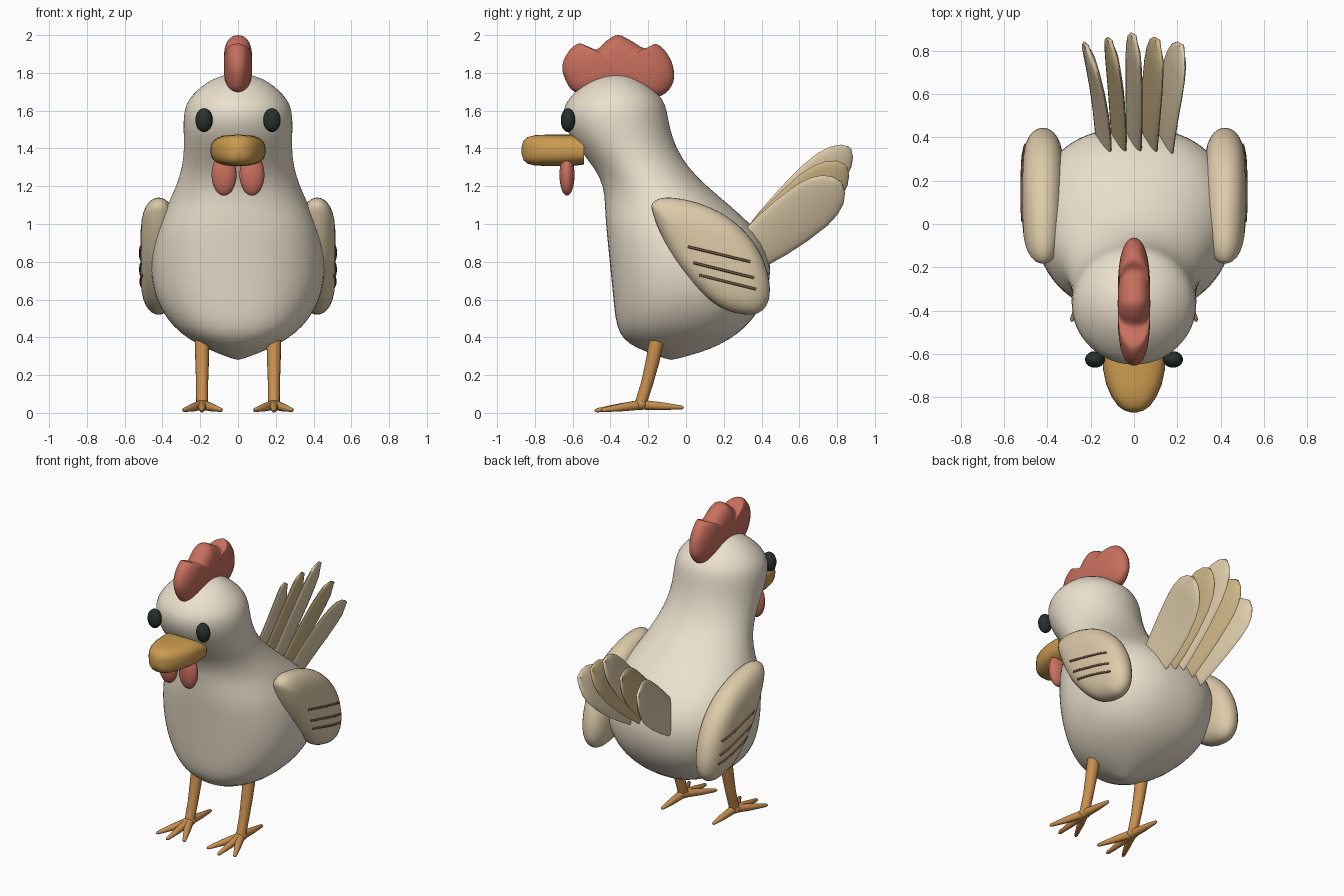
import bpy, bmesh
from math import sin, cos, pi, copysign
from mathutils import Vector
from mathutils.bvhtree import BVHTree

if "Cube" in bpy.data.objects:
    bpy.data.objects.remove(bpy.data.objects["Cube"])


def material(name, rgb):
    m = bpy.data.materials.new(name)
    m.diffuse_color = (*rgb, 1)
    m.use_nodes = True
    m.node_tree.nodes["Principled BSDF"].inputs["Base Color"].default_value = m.diffuse_color
    return m


CREAM = material("cream", (.83, .75, .61))
WING = material("wing_beige", (.73, .60, .40))
TAN = material("tan", (.61, .46, .24))
RED = material("comb_red", (.58, .16, .11))
BEAK = material("beak_ochre", (.60, .33, .08))
LEG = material("leg_orange", (.60, .28, .08))
DARK = material("eye_dark", (.02, .03, .028))
BROWN = material("brown", (.16, .09, .05))


def finish(name, bm, mat):
    bmesh.ops.recalc_face_normals(bm, faces=bm.faces)
    me = bpy.data.meshes.new(name)
    bm.to_mesh(me)
    bm.free()
    me.materials.append(mat)
    ob = bpy.data.objects.new(name, me)
    bpy.context.collection.objects.link(ob)
    bpy.ops.object.select_all(action='DESELECT')
    ob.select_set(True)
    bpy.context.view_layer.objects.active = ob
    bpy.ops.object.shade_smooth_by_angle(angle=1.0)
    return ob


def loft(name, rings, mat):
    """Skin a list of equal-length point rings and cap both ends."""
    bm = bmesh.new()
    rows = [[bm.verts.new(p) for p in r] for r in rings]
    n = len(rows[0])
    for a, b in zip(rows, rows[1:]):
        for i in range(n):
            j = (i + 1) % n
            bm.faces.new((a[i], a[j], b[j], b[i]))
    bm.faces.new(rows[0])
    bm.faces.new(rows[-1])
    return finish(name, bm, mat)


def oval(c, u, v, power=2.0, n=32):
    """Superellipse ring around c with half axes u and v."""
    def f(t):
        return copysign(abs(t) ** (2 / power), t)
    return [c + u * f(cos(2 * pi * i / n)) + v * f(sin(2 * pi * i / n)) for i in range(n)]


def tube(name, pts, radii, mat, n=12):
    pts = [Vector(p) for p in pts]
    rings = []
    for i, p in enumerate(pts):
        d = (pts[min(i + 1, len(pts) - 1)] - pts[max(i - 1, 0)]).normalized()
        u = d.orthogonal().normalized() if not rings else (u - d * u.dot(d)).normalized()
        rings.append(oval(p, u * radii[i], d.cross(u) * radii[i], n=n))
    return loft(name, rings, mat)


def ellipsoid(name, c, r, mat):
    bm = bmesh.new()
    bmesh.ops.create_uvsphere(bm, u_segments=24, v_segments=16, radius=1)
    for v in bm.verts:
        v.co = Vector([v.co[k] * r[k] + c[k] for k in range(3)])
    return finish(name, bm, mat)


def pillow(name, outline, x0, half, mat, p=.6, sub=4):
    """Puffy shape from a closed y,z outline, rounded along x."""
    o = [Vector(q) for q in outline]
    n = len(o)
    pts = []
    for i in range(n):
        a, b, c, d = o[i - 1], o[i], o[(i + 1) % n], o[(i + 2) % n]
        for k in range(sub):
            t = k / sub
            pts.append(.5 * (2 * b + (c - a) * t + (2 * a - 5 * b + 4 * c - d) * t * t
                             + (3 * b - a - 3 * c + d) * t ** 3))
    mid = sum(pts, Vector((0, 0))) / len(pts)
    rings = []
    for k in range(-8, 9):
        t = k / 8 * pi / 2
        s = max(cos(t), .005) ** p
        rings.append([(x0 + half * sin(t), *(mid + (q - mid) * s)) for q in pts])
    return loft(name, rings, mat)


# body, neck and head: z, half width, front y, back y
PROFILE = [(.28, .01, -.09, -.07), (.32, .12, -.20, .08), (.36, .21, -.30, .18),
           (.42, .305, -.355, .28), (.5, .38, -.375, .36), (.6, .435, -.385, .42),
           (.7, .457, -.395, .445), (.8, .463, -.405, .45), (.9, .45, -.415, .42),
           (1, .42, -.425, .345), (1.1, .375, -.43, .23), (1.2, .327, -.435, .11),
           (1.3, .296, -.485, .01), (1.4, .285, -.57, -.05), (1.5, .29, -.64, -.085),
           (1.6, .288, -.658, -.10), (1.66, .262, -.625, -.12), (1.71, .215, -.575, -.17),
           (1.75, .165, -.525, -.225), (1.78, .105, -.46, -.28), (1.8, .02, -.38, -.34)]
rings = [oval(Vector((0, (f + b) / 2, z)), Vector((w, 0, 0)), Vector((0, (b - f) / 2, 0)),
              2.3 if .4 < z < 1.1 else 2.0, 40) for z, w, f, b in PROFILE]
body = loft("body", rings, CREAM)
body.modifiers.new("smooth", 'SUBSURF').levels = 1

# comb
pillow("comb", [(-.59, 1.70), (-.645, 1.78), (-.652, 1.85), (-.62, 1.915), (-.57, 1.955),
                (-.52, 1.94), (-.47, 1.925), (-.42, 1.97), (-.36, 2.0), (-.29, 1.97),
                (-.22, 1.93), (-.16, 1.953), (-.11, 1.915), (-.07, 1.84), (-.068, 1.75),
                (-.13, 1.68), (-.25, 1.68), (-.36, 1.70), (-.47, 1.70)], 0, .075, RED)

# beak: y, half width, half height
loft("beak", [oval(Vector((0, y, 1.39)), Vector((w, 0, 0)), Vector((0, 0, h)), 2.7)
              for y, w, h in [(-.54, .146, .075), (-.6, .146, .083), (-.67, .143, .083),
                              (-.74, .128, .083), (-.80, .102, .08), (-.84, .073, .07),
                              (-.86, .045, .052), (-.87, .01, .02)]], BEAK)

# tail feathers, fanned around the middle one
for i in range(-2, 3):
    k = abs(i)
    base = Vector((.07 * i, .30, .82))
    tip = Vector((.11 * i, .868 - .022 * k, 1.405 - .093 * k))
    axis = tip - base
    wide = Vector((0, -axis.z, axis.y)).normalized()
    wide.x = .3
    thin = Vector((1, 0, 0)) - wide * .3
    rings = []
    for u, w in [(0, .07), (.15, .096), (.3, .108), (.5, .116), (.7, .115), (.82, .103),
                 (.91, .08), (.97, .047), (1, .008)]:
        c = base + axis * u
        c.x += .08 * i * (u * u - u) * .5
        rings.append(oval(c, wide * w * (1 + .09 * k), thin * (.022 if u < .95 else .012), n=20))
    loft(f"tail_feather_{i + 3}", rings, TAN if k == 1 else WING)

WING_OUTLINE = [(-.178, 1.11), (-.10, 1.14), (.05, 1.115), (.2, 1.05), (.32, .95), (.40, .83),
                (.44, .7), (.438, .6), (.40, .54), (.33, .52), (.2, .55), (.08, .64),
                (-.04, .78), (-.12, .92), (-.17, 1.04)]

for side, s in (("left", -1), ("right", 1)):
    # wing with three grooves lying on its outer face
    wing = pillow(f"wing_{side}", WING_OUTLINE, s * .42, .097, WING, .5)
    tree = BVHTree.FromPolygons([v.co for v in wing.data.vertices],
                                [p.vertices[:] for p in wing.data.polygons])
    for g, (y0, z0, y1, z1) in enumerate([(.01, .88, .34, .80), (.04, .795, .36, .715),
                                          (.07, .73, .37, .655)]):
        pts = []
        for q in range(9):
            t = q / 8
            y, z = y0 + (y1 - y0) * t, z0 + (z1 - z0) * t
            pts.append(tree.ray_cast(Vector((s, y, z)), Vector((-s, 0, 0)))[0])
        tube(f"wing_line_{side}_{g + 1}", pts, [.007] * 9, BROWN, 8)

    # eye and wattle
    ellipsoid(f"eye_{side}", (s * .18, -.625, 1.55), (.046, .038, .063), DARK)
    ellipsoid(f"wattle_{side}", (s * .074, -.63, 1.26), (.066, .04, .11), RED)

    # leg, ankle and toes
    x = s * .19
    tube(f"leg_{side}", [(x, -.155, .38), (x, -.178, .27), (x, -.205, .16), (x, -.24, .05)],
         [.039, .036, .032, .031], LEG, 16)
    ellipsoid(f"ankle_{side}", (x, -.24, .045), (.036, .036, .03), LEG)
    for name, dx, y, z in [("middle", 0, -.485, .012), ("inner", -.105, -.45, .014),
                           ("outer", .1, -.45, .014), ("back", 0, -.012, .028)]:
        a, b = Vector((x, -.24, .043)), Vector((x + s * dx, y, z))
        tube(f"toe_{name}_{side}", [a, a.lerp(b, .5), a.lerp(b, .95), b],
             [.027, .021, .011, .004], LEG)
